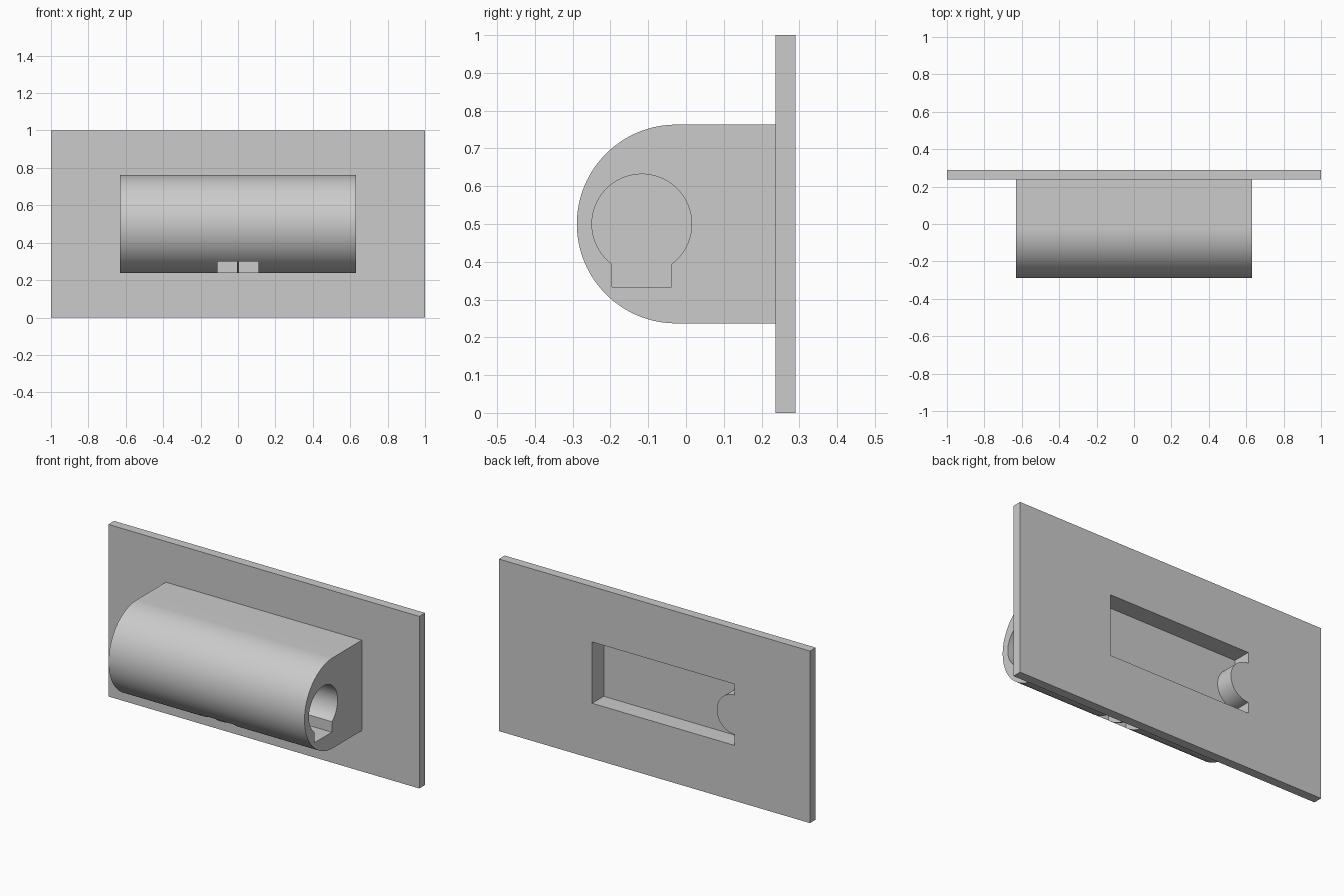
import bpy, bmesh, math
from mathutils import Vector

cube = bpy.data.objects.get("Cube")
if cube:
    bpy.data.objects.remove(cube, do_unlink=True)

grey = bpy.data.materials.new("plain grey")
grey.use_nodes = True
GREY = (0.6, 0.6, 0.6, 1)
grey.diffuse_color = GREY
grey.node_tree.nodes["Principled BSDF"].inputs["Base Color"].default_value = GREY


def arc(cx, cy, r, start, end, steps):
    """Points on an arc, angles in degrees."""
    angles = [math.radians(start + (end - start) * i / steps) for i in range(steps + 1)]
    return [(cx + r * math.cos(a), cy + r * math.sin(a)) for a in angles]


def rect(x0, x1, y0, y1):
    return [(x0, y0), (x1, y0), (x1, y1), (x0, y1)]


def extrude(name, profile, axis, lo, hi):
    """Extrude a (y, z) profile along x, or an (x, z) profile along y."""
    bm = bmesh.new()
    if axis == "x":
        verts = [bm.verts.new((lo, a, b)) for a, b in profile]
        step = Vector((hi - lo, 0, 0))
    else:
        verts = [bm.verts.new((a, lo, b)) for a, b in profile]
        step = Vector((0, hi - lo, 0))
    face = bm.faces.new(verts)
    result = bmesh.ops.extrude_face_region(bm, geom=[face])
    moved = [g for g in result["geom"] if isinstance(g, bmesh.types.BMVert)]
    bmesh.ops.translate(bm, verts=moved, vec=step)
    bmesh.ops.recalc_face_normals(bm, faces=bm.faces)
    mesh = bpy.data.meshes.new(name)
    bm.to_mesh(mesh)
    bm.free()
    mesh.materials.append(grey)
    obj = bpy.data.objects.new(name, mesh)
    bpy.context.collection.objects.link(obj)
    return obj


def activate(obj):
    bpy.ops.object.select_all(action="DESELECT")
    obj.select_set(True)
    bpy.context.view_layer.objects.active = obj


def cut(obj, cutter):
    activate(obj)
    mod = obj.modifiers.new("cut", "BOOLEAN")
    mod.operation = "DIFFERENCE"
    mod.solver = "EXACT"
    mod.object = cutter
    bpy.ops.object.modifier_apply(modifier=mod.name)


BACK, JOINT, MID = 0.29, 0.237, 0.5

# Mounting plate
plate = extrude("mounting_plate", rect(-1, 1, 0, 1), "y", JOINT, BACK)

# Round-nosed housing
R = 0.263
housing_profile = arc(-0.026, MID, R, 90, 270, 64) + [(JOINT, MID - R), (JOINT, MID + R)]
housing = extrude("housing", housing_profile, "x", -0.63, 0.63)

# Blind keyhole bore, open on the left end
bore_profile = arc(-0.117, MID, 0.132, -53.2, 233.2, 64) + [(-0.196, 0.333), (-0.038, 0.333)]
bore = extrude("keyhole_cutter", bore_profile, "x", -0.53, 0.8)

# Back pocket with a half-round post at one end
END = -0.516
pocket_profile = (arc(END, MID, 0.115, -90, 90, 32)
                  + [(END, 0.678), (0.4, 0.678), (0.4, 0.322), (END, 0.322)])
pocket = extrude("pocket_cutter", pocket_profile, "y", 0.184, 0.4)

# Twin slots through the underside into the keyhole
slots = [extrude("slot_cutter", rect(-0.196, -0.038, 0.1, 0.36), "x", lo, hi)
         for lo, hi in ((-0.11, -0.005), (0.005, 0.11))]

cut(plate, pocket)
for cutter in (bore, pocket, *slots):
    cut(housing, cutter)
for cutter in (bore, pocket, *slots):
    bpy.data.objects.remove(cutter, do_unlink=True)

activate(housing)
plate.select_set(True)
bpy.ops.object.shade_smooth_by_angle(angle=math.radians(25))
